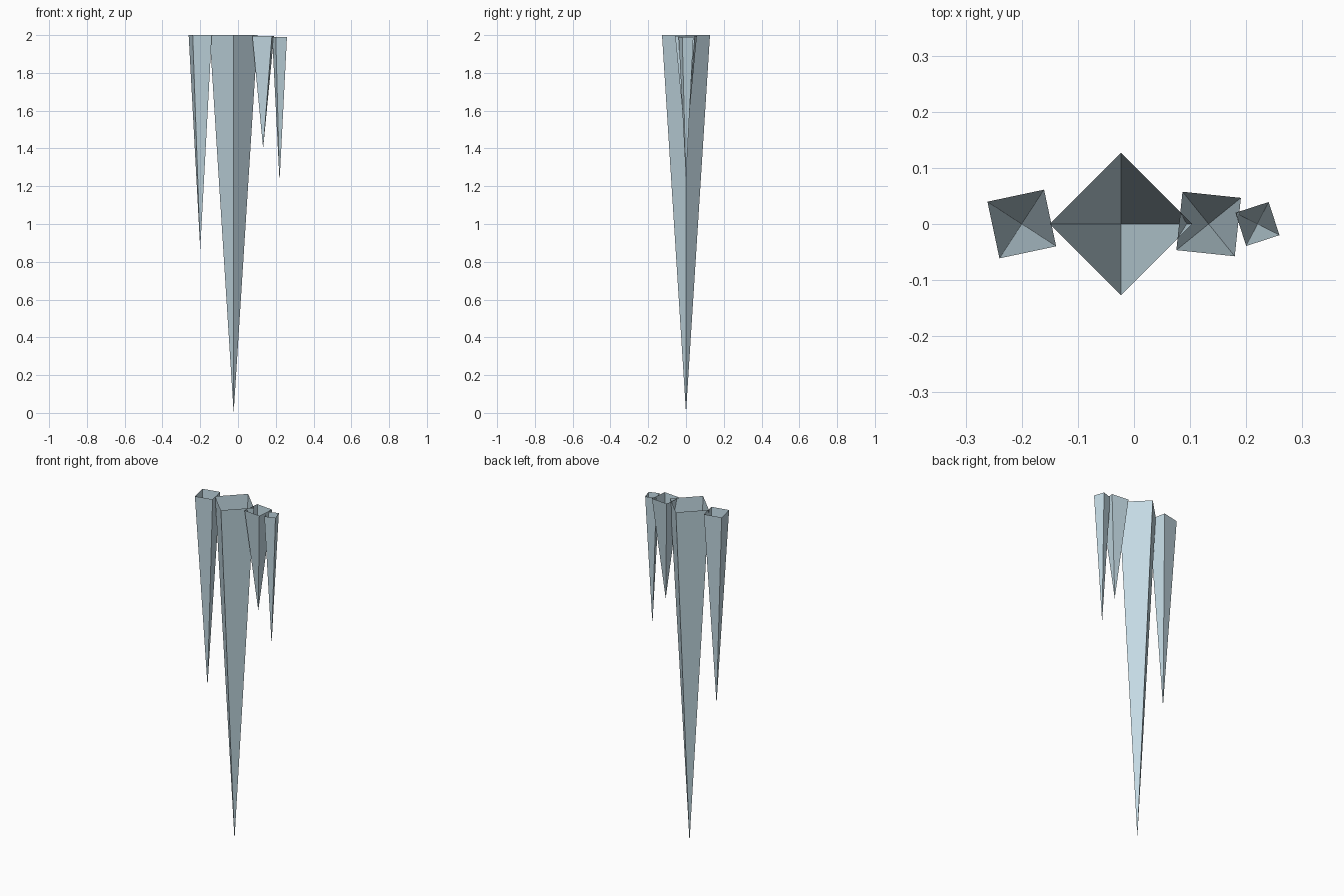
import bpy, bmesh, math

if "Cube" in bpy.data.objects:
    bpy.data.objects.remove(bpy.data.objects["Cube"])

ice = bpy.data.materials.new("pale_ice_blue")
ice.diffuse_color = (0.55, 0.70, 0.77, 1)
ice.use_nodes = True
ice.node_tree.nodes["Principled BSDF"].inputs["Base Color"].default_value = ice.diffuse_color


def icicle(name, x, radius, angle, tip, top):
    """Open-topped four-sided spike hanging point down."""
    bm = bmesh.new()
    point = bm.verts.new((x, 0, tip))
    rim = []
    for i in range(4):
        a = math.radians(angle + 90 * i)
        rim.append(bm.verts.new((x + radius * math.cos(a), radius * math.sin(a), top)))
    for i in range(4):
        bm.faces.new((point, rim[(i + 1) % 4], rim[i]))
    mesh = bpy.data.meshes.new(name)
    bm.to_mesh(mesh)
    bm.free()
    mesh.materials.append(ice)
    obj = bpy.data.objects.new(name, mesh)
    bpy.context.collection.objects.link(obj)


# name, centre x, rim radius, corner angle, tip height, rim height
icicle("main_icicle", -0.023, 0.127, 0, 0.0, 2.0)
icicle("left_icicle", -0.2, 0.073, 57, 0.865, 2.0)
icicle("short_icicle", 0.133, 0.074, 39, 1.40, 1.995)
icicle("thin_icicle", 0.22, 0.044, 63, 1.225, 1.99)
